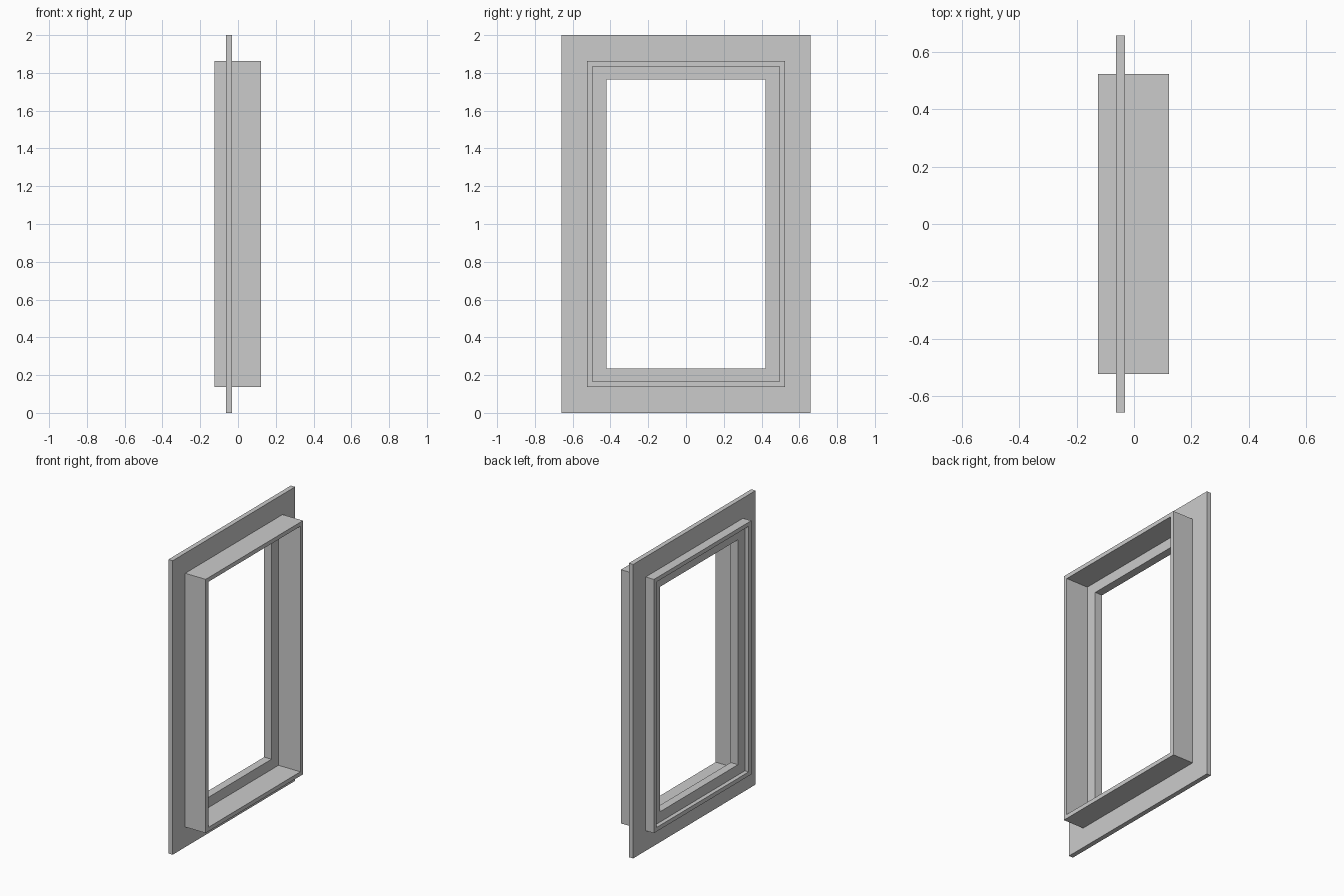
import bpy
import bmesh

if "Cube" in bpy.data.objects:
    bpy.data.objects.remove(bpy.data.objects["Cube"])

MID_Z = 1.0


def frame(name, x0, x1, outer, inner):
    """Rectangular ring in the YZ plane, from x0 to x1; sizes are half width and half height."""
    bm = bmesh.new()
    signs = [(-1, -1), (1, -1), (1, 1), (-1, 1)]
    loops = [[bm.verts.new((x, a * w, MID_Z + b * h)) for a, b in signs]
             for x, (w, h) in ((x0, outer), (x1, outer), (x1, inner), (x0, inner))]
    # Bridge each loop to the next, closing the ring
    for k in range(4):
        a, b = loops[k], loops[(k + 1) % 4]
        for i in range(4):
            j = (i + 1) % 4
            bm.faces.new((a[i], a[j], b[j], b[i]))
    bmesh.ops.recalc_face_normals(bm, faces=bm.faces)
    mesh = bpy.data.meshes.new(name)
    bm.to_mesh(mesh)
    bm.free()
    obj = bpy.data.objects.new(name, mesh)
    bpy.context.collection.objects.link(obj)
    return obj


# Flat wall trim around the opening
frame("wall_flange", -0.063, -0.031, (0.658, 1.0), (0.523, 0.863))
# Deep, thin box lining the opening
frame("window_box", -0.125, 0.123, (0.523, 0.863), (0.495, 0.835))
# Inner sash set near the back
frame("inner_sash", -0.097, -0.042, (0.495, 0.835), (0.42, 0.765))
